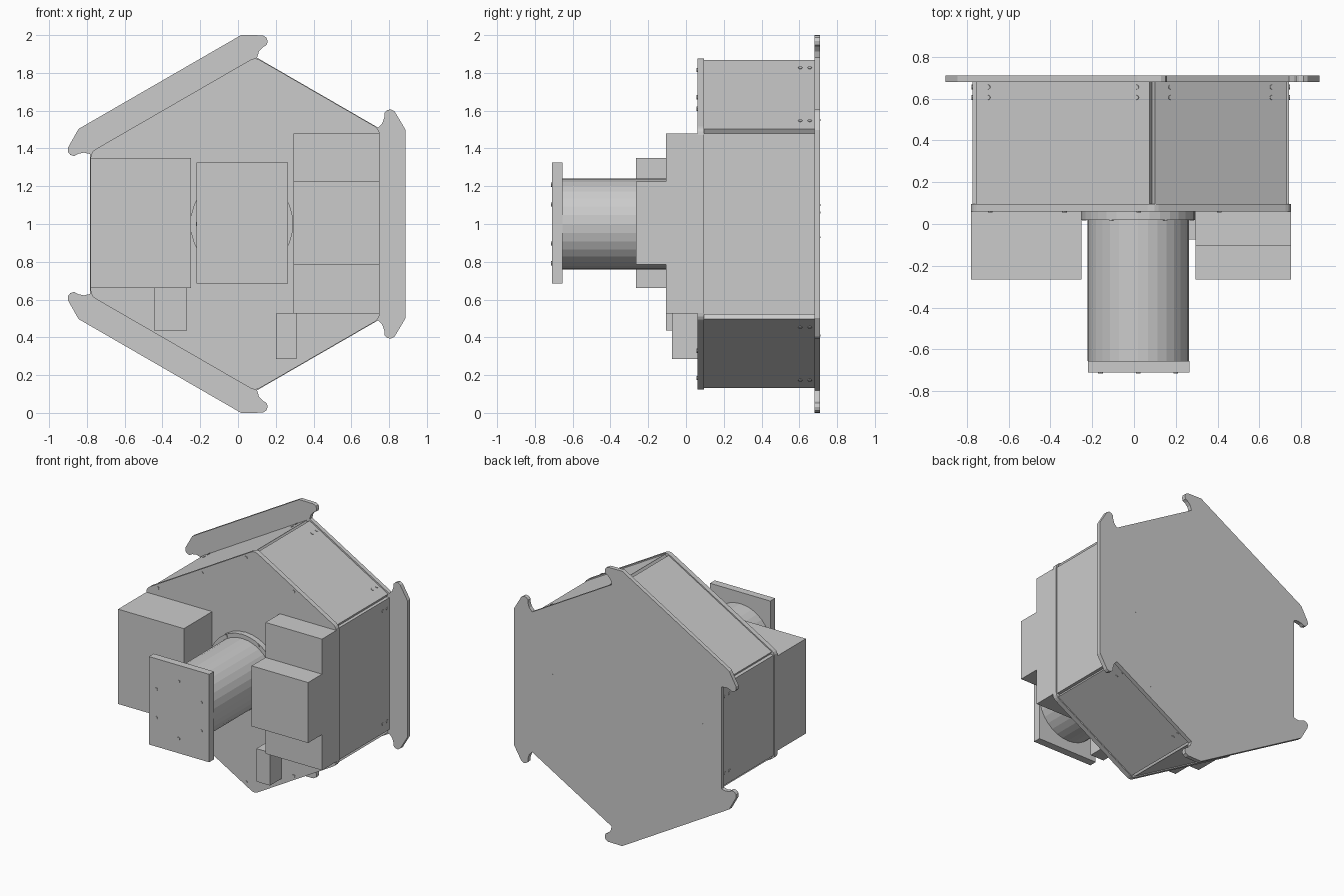
import bpy, bmesh
from math import cos, sin, pi, radians
from mathutils import Vector, Matrix

if "Cube" in bpy.data.objects:
    bpy.data.objects.remove(bpy.data.objects["Cube"])

CX, CZ = 0.02, 1.0            # axis of the three-fold housing
LONG, SHORT = 0.73, 0.80      # distance of long / short sides from the axis


def finish(name, bm):
    bmesh.ops.recalc_face_normals(bm, faces=bm.faces[:])
    me = bpy.data.meshes.new(name)
    bm.to_mesh(me)
    bm.free()
    ob = bpy.data.objects.new(name, me)
    bpy.context.collection.objects.link(ob)
    return ob


def prism(name, pts, y0, y1):
    """Extrude an x-z outline from y0 to y1."""
    bm = bmesh.new()
    f = bm.faces.new([bm.verts.new((x, y0, z)) for x, z in pts])
    ext = bmesh.ops.extrude_face_region(bm, geom=[f], use_keep_orig=True)
    vs = [g for g in ext['geom'] if isinstance(g, bmesh.types.BMVert)]
    bmesh.ops.translate(bm, verts=vs, vec=(0, y1 - y0, 0))
    return finish(name, bm)


def box(name, x0, x1, y0, y1, z0, z1):
    return prism(name, [(x0, z0), (x1, z0), (x1, z1), (x0, z1)], y0, y1)


def disc(name, r, y0, y1, n=32):
    return prism(name, [(CX + r * cos(2 * pi * i / n), CZ + r * sin(2 * pi * i / n))
                        for i in range(n)], y0, y1)


def side(k, d, s):
    """Point at distance d along side normal k, offset s along the side."""
    a = radians(60 * k)
    return (CX + d * cos(a) - s * sin(a), CZ + d * sin(a) + s * cos(a))


def rounded(pts, r):
    out = []
    n = len(pts)
    for i in range(n):
        p, a, b = (Vector(pts[j % n]) for j in (i, i - 1, i + 1))
        p0, p1 = p + (a - p).normalized() * r, p + (b - p).normalized() * r
        for t in (0, 0.33, 0.67, 1):
            out.append(tuple(p0 * (1 - t) ** 2 + p * 2 * t * (1 - t) + p1 * t * t))
    return out


# Back plate with hooked corners, one arm repeated three times
arm = [(0.868, 0.497), (0.81, 0.595), (0.79, 0.607), (0.77, 0.603), (0.755, 0.588),
       (0.755, 0.565), (0.745, 0.535), (0.722, 0.51)]
arm = [(d, -s) for d, s in reversed(arm)] + arm
prism("back_plate", [side(2 * k, d, s) for k in range(3) for d, s in arm], 0.68, 0.71)

# Front plate: hexagon with alternating sides and rounded corners
corners = []
for k in range(6):
    d1, d2 = (LONG, SHORT) if k % 2 == 0 else (SHORT, LONG)
    corners.append(side(k, d1, (d2 - d1 * 0.5) / sin(pi / 3)))
prism("front_plate", rounded(corners, 0.03), 0.06, 0.095)

# Side panels
for k in range(6):
    d, h = (LONG - 0.008, 0.48) if k % 2 == 0 else (SHORT - 0.008, 0.365)
    prism("side_panel", [side(k, d - 0.03, -h), side(k, d, -h),
                         side(k, d, h), side(k, d - 0.03, h)], 0.095, 0.68)

# Motor: flange, barrel and end plate
disc("motor_flange", 0.272, 0.02, 0.06)
disc("motor_barrel", 0.242, -0.655, 0.02)
box("motor_end_plate", -0.22, 0.265, -0.71, -0.655, 0.685, 1.325)

# Equipment boxes on the front plate
box("left_box", -0.78, -0.25, -0.265, 0.06, 0.66, 1.35)
box("left_small_box", -0.445, -0.27, -0.105, 0.06, 0.435, 0.66)
box("right_box", 0.295, 0.75, -0.105, 0.06, 0.525, 1.48)
box("right_raised_box", 0.295, 0.75, -0.265, -0.105, 0.785, 1.225)
box("right_small_box", 0.2, 0.31, -0.075, 0.06, 0.285, 0.525)

# Screw heads
screws = bmesh.new()


def screw(x, y, z, normal, r=0.011):
    rot = Vector(normal).to_track_quat('Z', 'Y').to_matrix().to_4x4()
    bmesh.ops.create_cone(screws, cap_ends=True, segments=8, radius1=r, radius2=r,
                          depth=0.008, matrix=Matrix.Translation((x, y, z)) @ rot)


FRONT = (0, -1, 0)
for k in range(6):
    a = radians(60 * k)
    d, s = (LONG, 0.41) if k % 2 == 0 else (SHORT, 0.28)
    for off in (-s, s):
        x, z = side(k, d - 0.008, off)
        for y in (0.605, 0.655):
            screw(x, y, z, (cos(a), 0, sin(a)))
    for off in ((-s, 0, s) if k % 2 == 0 else (0,)):
        x, z = side(k, d - 0.025, off)
        screw(x, 0.06, z, FRONT)
    # motor end plate ring and flange ring
    x, z = side(k + 0.5, 0.208, 0)
    screw(x, -0.71, z, FRONT)
    x, z = side(k, 0.257, 0)
    screw(x, 0.02, z, FRONT)
for x, z in [(0.51, 1.55), (0.58, 1.10), (0.58, 0.93), (-0.63, 1.06), (0.45, 0.41)]:
    screw(x, 0.707, z, (0, 1, 0), 0.005)
finish("screws", screws)
